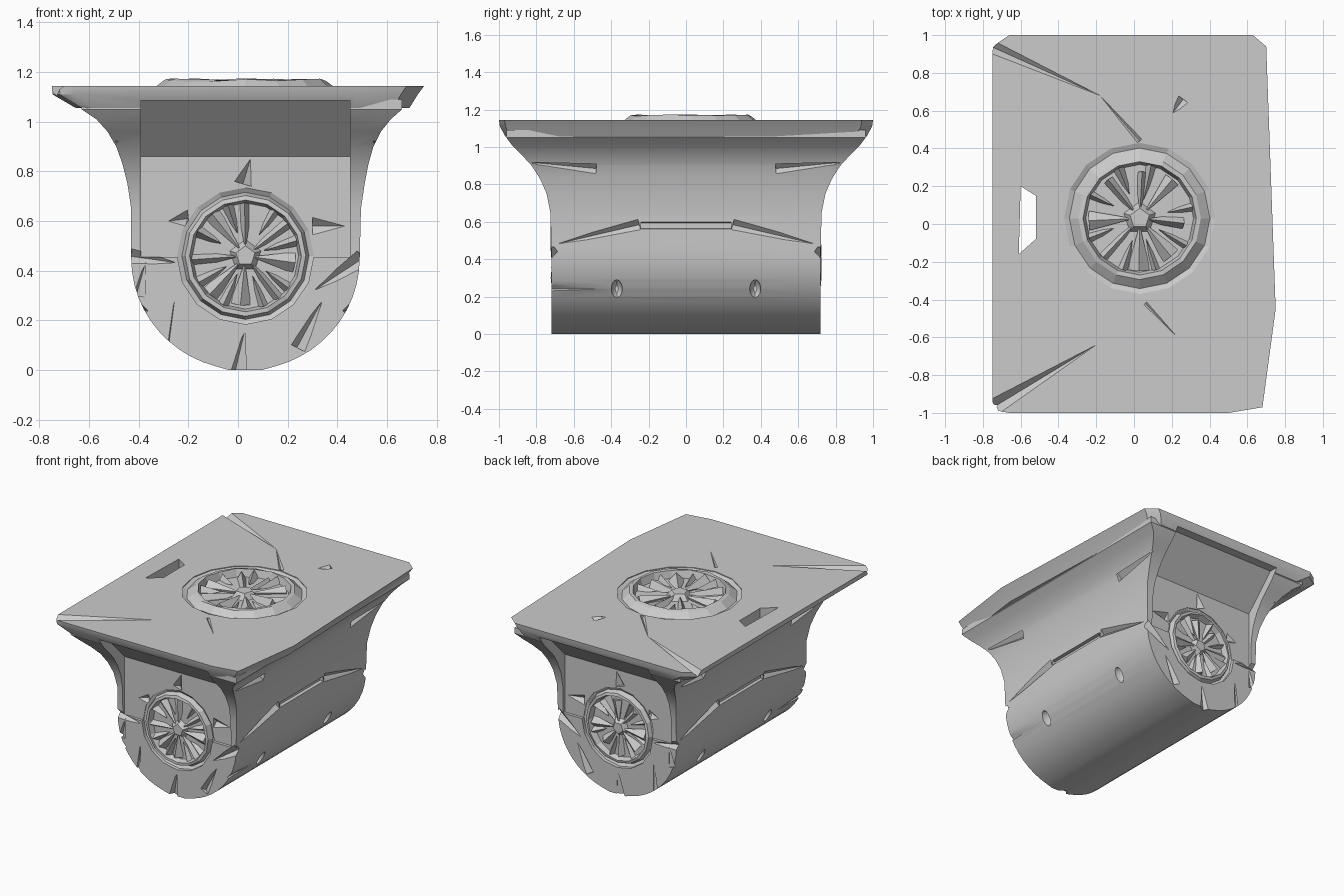
import bpy, bmesh, math, random
from mathutils import Matrix, Vector

random.seed(4)
if "Cube" in bpy.data.objects:
    bpy.data.objects.remove(bpy.data.objects["Cube"])

stone = bpy.data.materials.new("grey stone")
stone.use_nodes = True
GREY = (0.6, 0.6, 0.6, 1)
stone.diffuse_color = GREY
stone.node_tree.nodes["Principled BSDF"].inputs["Base Color"].default_value = GREY
CX = 0.03


def finish(name, bm):
    bmesh.ops.recalc_face_normals(bm, faces=bm.faces)
    mesh = bpy.data.meshes.new(name)
    bm.to_mesh(mesh)
    bm.free()
    mesh.materials.append(stone)
    ob = bpy.data.objects.new(name, mesh)
    bpy.context.collection.objects.link(ob)
    return ob


def bridge(bm, loops):
    n = len(loops[0])
    for a, b in zip(loops, loops[1:]):
        for i in range(n):
            j = (i + 1) % n
            bm.faces.new((a[i], a[j], b[j], b[i]))


def loft(name, rings):
    """Solid through matching rings of points."""
    bm = bmesh.new()
    loops = [[bm.verts.new(p) for p in ring] for ring in rings]
    bridge(bm, loops)
    bm.faces.new(loops[0][::-1])
    bm.faces.new(loops[-1])
    return finish(name, bm)


def add_spike(bm, p, q, w, sides=4):
    """Sliver, wide at p and pointed at q."""
    p, q = Vector(p), Vector(q)
    d = q - p
    mat = Matrix.Translation((p + q) / 2) @ d.to_track_quat("Z", "Y").to_matrix().to_4x4()
    bmesh.ops.create_cone(bm, cap_ends=True, segments=sides, radius1=w,
                          radius2=0, depth=d.length, matrix=mat)


def carve(targets, cutter):
    """Subtract the cutter from the targets, bake the result, drop the cutter."""
    cutter.hide_render = True
    for target in targets:
        mod = target.modifiers.new("cut", "BOOLEAN")
        mod.operation, mod.solver, mod.object = "DIFFERENCE", "EXACT", cutter
        graph = bpy.context.evaluated_depsgraph_get()
        mesh = bpy.data.meshes.new_from_object(target.evaluated_get(graph))
        target.modifiers.clear()
        target.data = mesh
    bpy.data.objects.remove(cutter)


def chip(target, p, q, w):
    bm = bmesh.new()
    add_spike(bm, p, q, w)
    carve([target], finish("chip_cutter", bm))


def recess(target, mat, r, depth):
    bm = bmesh.new()
    bmesh.ops.create_cone(bm, cap_ends=True, segments=16, radius1=r, radius2=r,
                          depth=2 * depth, matrix=mat)
    carve([target], finish("recess_cutter", bm))


def rosette(name, mat, r, h, outer):
    """Worn sloping ring of radius outer with a ragged flower of radius r inside."""
    bm = bmesh.new()
    n = 16
    profile = [(outer + 0.01, -h), (outer, -0.1 * h), (outer * 0.93, -0.3 * h),
               (r * 1.08, 0.4 * h), (r, 0.45 * h), (r * 0.95, -0.45 * h), (r * 0.4, -0.45 * h)]
    loops = []
    for k, (rad, z) in enumerate(profile):
        loop = []
        for i in range(n):
            a = i * math.tau / n
            wear = random.uniform(-0.12, 0.12) * h if 1 < k < 5 else 0
            loop.append(bm.verts.new((rad * math.cos(a), rad * math.sin(a), z + wear)))
        loops.append(loop)
    bridge(bm, loops)
    bm.faces.new(loops[-1])
    # broken petals, with smaller shards between them
    for k in range(8):
        a = k * math.tau / 8 + random.uniform(-0.15, 0.15)
        out = Vector((math.cos(a), math.sin(a), 0))
        up = Vector((0, 0, h))
        add_spike(bm, out * r * random.uniform(0.75, 0.95) - up * 0.55,
                  out * r * 0.1 - up * random.uniform(-0.1, 0.2),
                  random.uniform(0.8, 1.1) * h, random.choice((3, 4, 5)))
        b = a + random.uniform(0.25, 0.5)
        side = Vector((math.cos(b), math.sin(b), 0))
        add_spike(bm, side * r * 0.95 - up * 0.4, side * r * random.uniform(0.3, 0.5) - up * 0.2,
                  random.uniform(0.6, 0.9) * h, 3)
    bmesh.ops.create_cone(bm, cap_ends=True, segments=5, radius1=0.3 * r, radius2=0.18 * r,
                          depth=0.8 * h, matrix=Matrix.Translation((0, 0, -0.1 * h)))
    bm.transform(mat)
    return finish(name, bm)


# Body: rounded belly, then flared neck (height, left x, right x, half depth)
levels = []
for i in range(13):
    a = math.radians(8 + 82 * i / 12)
    half = 0.46 * math.sin(a)
    levels.append((0.45 - 0.45 * math.cos(a), CX - half, CX + half, 0.72))
levels[0] = (0, *levels[0][1:])
levels += [(0.65, -0.43, 0.495, 0.725), (0.75, -0.445, 0.51, 0.745), (0.83, -0.465, 0.525, 0.78),
           (0.9, -0.49, 0.545, 0.825), (0.96, -0.525, 0.575, 0.88), (1.01, -0.57, 0.615, 0.93),
           (1.05, -0.63, 0.66, 0.96), (1.09, -0.63, 0.66, 0.96)]
body = loft("body", [[(l, -y, z), (r, -y, z), (r, y, z), (l, y, z)] for z, l, r, y in levels])

# Plate on top with clipped corners and slanted rim
outline = [(-0.72, -0.99), (-0.66, -1), (0.5, -1), (0.68, -0.97), (0.75, -0.45), (0.7, 0.94),
           (0.63, 1), (-0.66, 1), (-0.75, 0.94), (-0.75, -0.95)]
plate = loft("top_plate", [[(x * (left if x < 0 else right), y * deep, z) for x, y in outline]
                           for z, left, right, deep in ((1.055, 0.87, 0.92, 0.965),
                                                        (1.11, 0.995, 0.965, 0.995),
                                                        (1.145, 1, 1, 1))])

# Flat end panels with a sloping cove under the plate
panel = [(0.7, 0.455), (0.7, 0.86), (0.92, 1.085), (1.2, 1.085), (1.2, 0.455)]
for s in (-1, 1):
    carve([body, plate],
          loft("panel_cutter", [[(x, s * y, z) for y, z in panel] for x in (-0.39, 0.45)]))

# Rosettes on both ends and on top
for name, s in (("front_rosette", -1), ("back_rosette", 1)):
    mat = Matrix.Translation((CX, s * 0.7, 0.46)) @ Matrix.Rotation(-s * math.pi / 2, 4, "X")
    recess(body, mat, 0.275, 0.05)
    rosette(name, mat, 0.225, 0.045, 0.275)
top = Matrix.Translation((CX, 0.03, 1.145))
recess(plate, top, 0.4, 0.2)
rosette("top_rosette", top, 0.3, 0.055, 0.4)

# Hole through the overhang
hole = [(-0.61, -0.16), (-0.52, -0.08), (-0.52, 0.15), (-0.6, 0.2)]
carve([body, plate], loft("hole_cutter", [[(x, y, z) for x, y in hole] for z in (0.8, 1.3)]))

# Cracks in the plate
for p, q, w in (((-0.78, 0.95, 1.15), (-0.18, 0.68, 1.145), 0.04),
                ((-0.76, -0.98, 1.15), (-0.2, -0.64, 1.145), 0.05),
                ((0.03, 0.44, 1.15), (-0.18, 0.68, 1.145), 0.02),
                ((0.26, 0.66, 1.15), (0.2, 0.58, 1.14), 0.035),
                ((0.06, -0.42, 1.15), (0.23, -0.6, 1.145), 0.015)):
    chip(plate, p, q, w)

# Cracks and pits along both sides
for s in (-1, 1):
    def at(x, y, z):
        return (CX + s * x, y, z)
    for e in (-1, 1):
        chip(body, at(0.47, e * 0.25, 0.585), at(0.455, e * 0.74, 0.47), 0.035)
        chip(body, at(0.51, e * 0.48, 0.885), at(0.52, e * 0.9, 0.925), 0.035)
        bm = bmesh.new()
        bmesh.ops.create_icosphere(bm, subdivisions=2, radius=1)
        bm.transform(Matrix.Translation(at(0.41, e * 0.37, 0.24)) @ Matrix.Diagonal((0.06, 0.03, 0.055, 1)))
        carve([body], finish("pit_cutter", bm))
    slot = [(0.44, 0.565), (0.48, 0.56), (0.48, 0.6), (0.44, 0.595)]
    carve([body], loft("slot_cutter", [[at(x, y, z) for x, z in slot] for y in (-0.24, 0.24)]))
    chip(body, at(0.42, -0.76, 0.24), at(0.41, -0.42, 0.24), 0.03)

# Broken edges around the round ends
for s in (-1, 1):
    for x, z, u, v, w in ((0.0, -0.01, 0.03, 0.17, 0.04), (-0.44, 0.46, -0.23, 0.43, 0.035),
                          (0.5, 0.45, 0.29, 0.31, 0.04), (0.24, 0.09, 0.35, 0.3, 0.035),
                          (-0.27, 0.1, -0.25, 0.32, 0.02), (-0.4, 0.3, -0.37, 0.44, 0.03)):
        chip(body, (x, s * 0.725, z), (u, s * 0.715, v), w)
    for x, z, u, v in ((0.02, 0.75, 0.05, 0.85), (-0.2, 0.61, -0.28, 0.6), (0.3, 0.58, 0.43, 0.58)):
        chip(body, (x, s * 0.7, z), (u, s * 0.7, v), 0.035)

# Smooth curved stone, crisp edges
for ob in (body, plate):
    bpy.ops.object.select_all(action="DESELECT")
    ob.select_set(True)
    bpy.context.view_layer.objects.active = ob
    bpy.ops.object.shade_smooth_by_angle(angle=math.radians(25))
